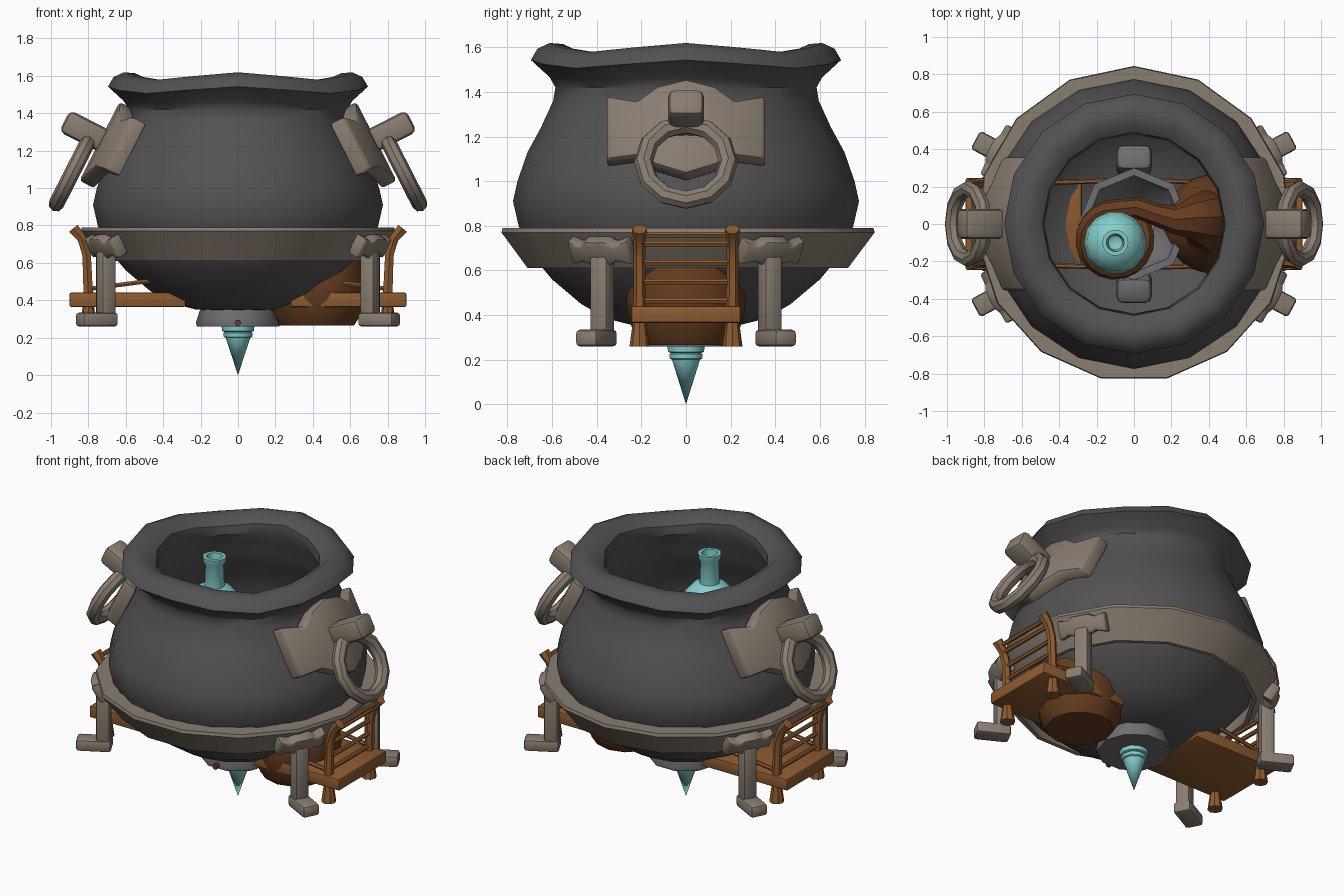
import bpy, bmesh, math
from math import pi, sin, cos, radians
from mathutils import Matrix, Vector

if "Cube" in bpy.data.objects:
    bpy.data.objects.remove(bpy.data.objects["Cube"])


def material(name, r, g, b):
    m = bpy.data.materials.new(name)
    m.diffuse_color = (r, g, b, 1)
    m.use_nodes = True
    m.node_tree.nodes["Principled BSDF"].inputs["Base Color"].default_value = m.diffuse_color
    return m


IRON = material("dark_iron", .085, .085, .085)
STEEL = material("grey_metal", .16, .16, .17)
STONE = material("taupe_metal", .25, .205, .165)
WOOD = material("wood", .27, .105, .03)
COPPER = material("brown_copper", .13, .045, .014)
GLASS = material("cyan_glass", .23, .62, .60)


def finish(name, bm, mat, mtx=None):
    bmesh.ops.recalc_face_normals(bm, faces=bm.faces)
    me = bpy.data.meshes.new(name)
    bm.to_mesh(me)
    bm.free()
    ob = bpy.data.objects.new(name, me)
    bpy.context.collection.objects.link(ob)
    me.materials.append(mat)
    if mtx:
        ob.matrix_world = mtx
    return ob


def lathe(name, prof, n, mat, loc=(0, 0, 0), phase=0, wave=None, closed=False):
    bm = bmesh.new()
    rings = []
    for r, z in prof:
        if r == 0:
            rings.append([bm.verts.new((0, 0, z))] * n)
            continue
        ring = []
        for i in range(n):
            a = phase + 2 * pi * i / n
            dz = wave(a, z) if wave else 0
            ring.append(bm.verts.new((r * cos(a), r * sin(a), z + dz)))
        rings.append(ring)
    pairs = list(zip(rings, rings[1:])) + ([(rings[-1], rings[0])] if closed else [])
    for p, q in pairs:
        for i in range(n):
            j = (i + 1) % n
            bm.faces.new(list(dict.fromkeys((p[i], p[j], q[j], q[i]))))
    return finish(name, bm, mat, Matrix.Translation(loc))


def box(name, size, mat, mtx, bevel=.02):
    bm = bmesh.new()
    bmesh.ops.create_cube(bm, size=1, matrix=Matrix.Diagonal((*size, 1)))
    bmesh.ops.bevel(bm, geom=bm.edges[:], offset=bevel, segments=2, profile=.5, affect='EDGES')
    return finish(name, bm, mat, mtx)


def shaped_plate(name, half, thick, bend, mat, mtx, bevel):
    """Plate facing +x from (y, top, bottom) columns, mirrored in y and curved backwards."""
    cols = [(-y, t, b) for y, t, b in reversed(half) if y > 0] + half
    bm = bmesh.new()
    loops = []
    for y, t, b in cols:
        x = -bend * y * y
        loops.append([bm.verts.new(c) for c in ((x + thick / 2, y, t), (x + thick / 2, y, b),
                                                (x - thick / 2, y, b), (x - thick / 2, y, t))])
    for p, q in zip(loops, loops[1:]):
        for i in range(4):
            j = (i + 1) % 4
            bm.faces.new((p[i], p[j], q[j], q[i]))
    bm.faces.new(loops[0])
    bm.faces.new(loops[-1])
    bmesh.ops.recalc_face_normals(bm, faces=bm.faces)
    edges = [e for e in bm.edges if e.calc_face_angle(0) > radians(40)]
    bmesh.ops.bevel(bm, geom=edges, offset=bevel, segments=2, profile=.5, affect='EDGES')
    return finish(name, bm, mat, mtx)


def tube(name, pts, mat, res=1):
    """Tube through (x, y, z, radius) points."""
    cu = bpy.data.curves.new(name, 'CURVE')
    cu.dimensions = '3D'
    cu.bevel_depth = 1
    cu.bevel_resolution = res
    cu.use_fill_caps = True
    sp = cu.splines.new('POLY')
    sp.points.add(len(pts) - 1)
    for p, (x, y, z, r) in zip(sp.points, pts):
        p.co = (x, y, z, 1)
        p.radius = r
    ob = bpy.data.objects.new(name, cu)
    bpy.context.collection.objects.link(ob)
    cu.materials.append(mat)


def ring(name, R, r, n, m, mat, mtx):
    prof = [(R + r * cos(2 * pi * k / m), r * sin(2 * pi * k / m)) for k in range(m)]
    lathe(name, prof, n, mat, closed=True).matrix_world = mtx


T = Matrix.Translation


def rot(deg, axis):
    return Matrix.Rotation(radians(deg), 4, axis)


# Cauldron: thin-walled pot with a rolled, wavy lip
def lip_wave(a, z):
    return .02 * (cos(4 * a) - .3) * max(0, min(1, (z - 1.42) / .12))


lathe("cauldron", [(0, .345), (.22, .35), (.36, .385), (.47, .45), (.6, .56), (.70, .68), (.75, .80),
                   (.775, .91), (.755, 1.0), (.71, 1.13), (.65, 1.24), (.595, 1.36), (.585, 1.42),
                   (.61, 1.46), (.695, 1.53), (.665, 1.58), (.61, 1.605), (.55, 1.60), (.49, 1.56),
                   (.48, 1.50), (.53, 1.42), (.54, 1.36), (.60, 1.23), (.66, 1.12), (.72, .92),
                   (.69, .80), (.56, .58), (.44, .48), (.33, .42), (.2, .39), (0, .385)],
      16, IRON, wave=lip_wave)

# Belt around the belly
lathe("belt", [(.70, .61), (.725, .61), (.845, .77), (.84, .79), (.74, .79)], 15, STONE,
      phase=pi / 2, closed=True)

# Drain hub, inner funnel with its two lugs, and dripping tip
lathe("drain_hub", [(0, .26), (.22, .26), (.225, .28), (.2, .36), (0, .36)], 10, STEEL)
lathe("inner_funnel", [(.14, .36), (.2, .42), (.28, .58), (.30, .64), (.26, .64), (.24, .58), (.12, .45), (0, .45)],
      8, STEEL, phase=pi / 2)
for s in (1, -1):
    box("funnel_lug", (.19, .14, .2), STEEL, T((0, .34 * s, .52)) @ rot(-12 * s, 'X'), .035)
lathe("drip_tip", [(0, 0), (.066, .2), (.076, .205), (.078, .225), (.07, .23), (.085, .235), (.088, .265), (0, .265)],
      10, GLASS)
tube("drain_pin", [(0, -.24, .28, .018), (0, 0, .28, .018)], COPPER)

# Retort bulb with its neck winding under the flask
lathe("retort_bulb", [(0, .265), (.2, .265), (.235, .32), (.262, .41), (.27, .5), (.24, .62), (.18, .71), (.15, .76), (0, .76)],
      12, COPPER, loc=(.42, 0, 0))
neck = [(.42, 0, .70, .17), (.40, .02, .85, .16), (.37, .03, .95, .15), (.30, .03, 1.01, .11),
        (.22, .02, 1.02, .075), (.12, .05, 1.01, .06), (.02, .085, .99, .058)]
for k in range(40):
    a = radians(85 + 20 * k)
    neck.append((-.1 + .16 * cos(a), -.085 + .16 * sin(a), .98 - .015 * k, .058 - .0005 * k))
tube("retort_neck", neck, COPPER, 2)

# Glass flask
lathe("flask", [(0, .98), (.11, .98), (.16, 1.05), (.168, 1.2), (.155, 1.31), (.10, 1.37), (.06, 1.385),
                (.055, 1.52), (.068, 1.545), (.07, 1.575), (.048, 1.575), (.038, 1.48), (0, 1.46)],
      14, GLASS, loc=(-.1, -.1, 0))

# Both ends: ring handles, walkway and railing
for side, turn in (("right", 0), ("left", 180)):
    Z = rot(turn, 'Z')
    # Handle plate, knob and ring
    shaped_plate(side + "_handle_plate",
                 [(0, .235, -.24), (.13, .205, -.19), (.22, .145, -.13), (.355, .20, -.12)],
                 .09, .75, STONE, Z @ T((.70, 0, 1.23)) @ rot(-27, 'Y'), .018)
    box(side + "_handle_knob", (.24, .16, .13), STONE, Z @ T((.82, 0, 1.305)) @ rot(-27, 'Y'), .03)
    ring(side + "_handle_ring", .19, .042, 12, 8, STONE,
         Z @ T((.885, 0, 1.085)) @ rot(-27, 'Y') @ rot(90, 'Y'))
    # Walkway plank
    box(side + "_walkway", (.62, .49, .075), WOOD, Z @ T((.59, 0, .403)), .008)
    # Railing posts, pegs and rungs
    for s in (1, -1):
        y = .208 * s
        tube(side + "_rail_post", [tuple(Z @ Vector(p)) + (r,) for p, r in
             [((.80, y, .40), .03), ((.805, y, .55), .027), ((.81, y, .65), .027),
              ((.835, y, .73), .028), ((.88, y, .785), .034)]], WOOD)
        lathe(side + "_walkway_peg", [(0, .26), (.045, .26), (.03, .37), (0, .37)], 8, WOOD,
              loc=Z @ Vector((.80, y, 0)))
    for x, z in ((.80, .465), (.805, .55), (.81, .635), (.835, .72), (.855, .76)):
        tube(side + "_rail_rung", [tuple(Z @ Vector((x, v, z))) + (.014,) for v in (-.2, .2)], WOOD)

# Long side ropes passing through the pot
for s in (1, -1):
    tube("side_rope", [(x, (.235 - .03 * abs(x)) * s, .565 - .13 * abs(x), .013)
                       for x in (-.8, -.6, -.4, -.2, 0, .2, .4, .6, .8)], WOOD)

# Four feet hung from the belt
for ang in (28, 152, 208, 332):
    Z = rot(ang, 'Z')
    box("leg", (.085, .09, .44), STONE, Z @ T((.80, 0, .48)), .018)
    box("foot", (.21, .11, .075), STONE, Z @ T((.855, 0, .297)), .018)
    shaped_plate("leg_bracket", [(0, .07, -.05), (.05, .07, -.05), (.085, .045, -.035), (.15, .065, -.06)],
                 .07, .9, STONE, Z @ T((.815, 0, .68)) @ rot(28, 'Y'), .015)

# Turn tubes into meshes and smooth rounded surfaces
bpy.ops.object.select_all(action='SELECT')
bpy.context.view_layer.objects.active = bpy.data.objects["cauldron"]
bpy.ops.object.convert(target='MESH')
bpy.ops.object.shade_smooth_by_angle(angle=radians(40))
